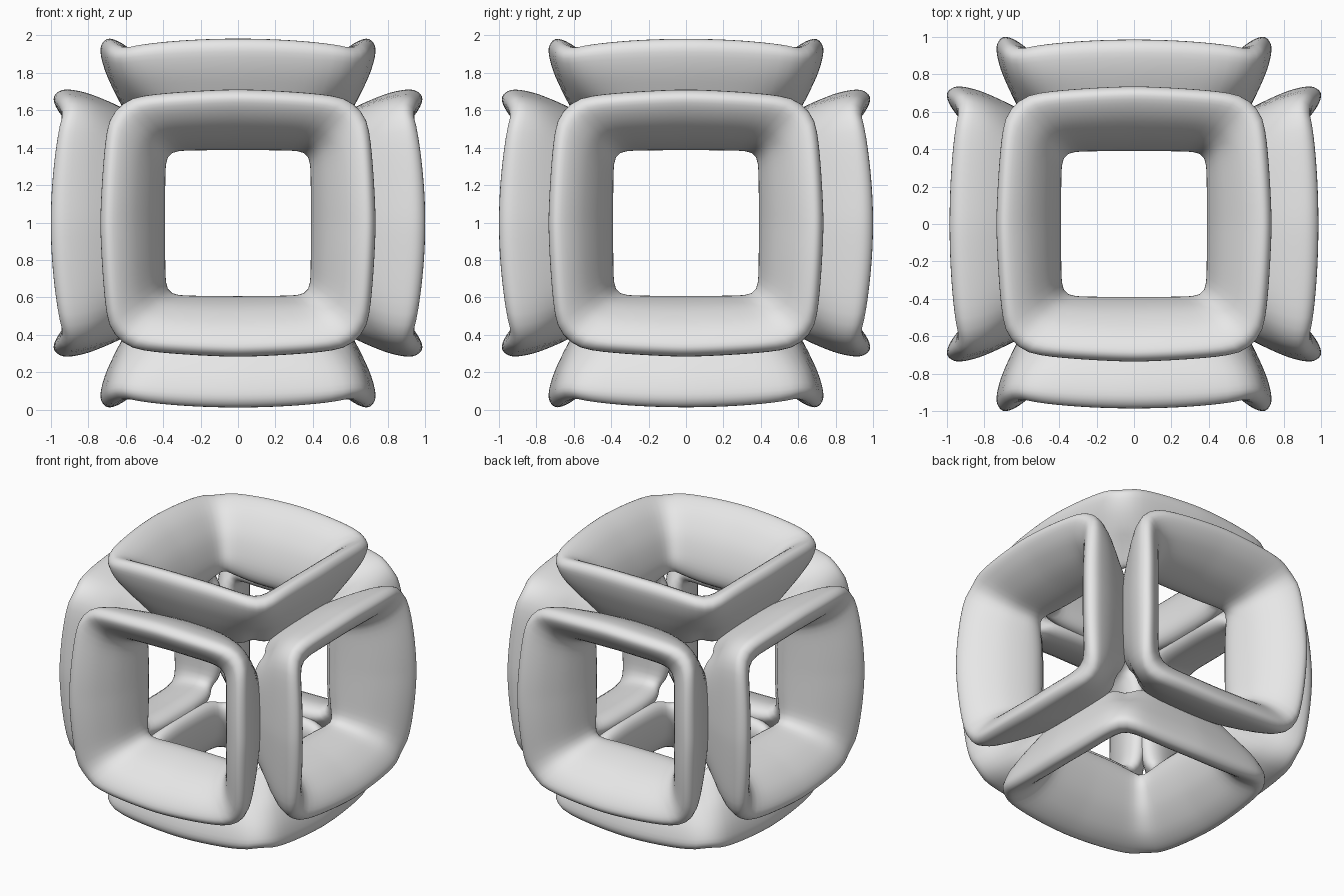
import bpy, bmesh, math
from mathutils import Vector, Matrix

if "Cube" in bpy.data.objects:
    bpy.data.objects.remove(bpy.data.objects["Cube"])

grey = bpy.data.materials.new("light_grey")
grey.diffuse_color = (0.8, 0.8, 0.8, 1)
grey.use_nodes = True
grey.node_tree.nodes["Principled BSDF"].inputs["Base Color"].default_value = grey.diffuse_color

# Cross-section of a frame bar:
# half width, distance from centre, corner squareness, side bow, corner lift
SECTION = [
    (0.685, 0.980, 9.0, 0.07, 0), (0.722, 0.960, 9.0, 0.07, 0),
    (0.735, 0.910, 9.0, 0.07, 0), (0.712, 0.815, 8.0, 0.07, 0),
    (0.668, 0.715, 6.5, 0.07, 0), (0.615, 0.615, 5.0, 0.06, 0.02),
    (0.545, 0.505, 4.4, 0.05, 0.05), (0.475, 0.450, 6.0, 0.04, 0.06),
    (0.415, 0.470, 9.0, 0.02, 0.05), (0.390, 0.545, 12.0, 0.01, 0.03),
    (0.408, 0.655, 11.0, 0.02, 0), (0.462, 0.785, 10.0, 0.04, 0),
    (0.545, 0.895, 9.0, 0.06, 0), (0.620, 0.955, 9.0, 0.07, 0)]
STEPS, AROUND = 3, 96


def smooth_loop(points):
    """Closed smooth curve through the points."""
    out, n = [], len(points)
    for i in range(n):
        a, b, c, d = (Vector(points[(i + k) % n]) for k in (-1, 0, 1, 2))
        for s in range(STEPS):
            t = s / STEPS
            out.append(0.5 * (2 * b + (c - a) * t + (2 * a - 5 * b + 4 * c - d) * t * t
                              + (3 * b - a - 3 * c + d) * t ** 3))
    return out


def frame(name, matrix, side_lift, height):
    """Flared square ring, facing +z before it is turned by matrix."""
    bm = bmesh.new()
    rows = []
    for r, d, n, bow, lift in smooth_loop(SECTION):
        rim = max(0.0, (d - 0.6) / 0.38)
        row = []
        for i in range(AROUND):
            a = 2 * math.pi * (i + 0.5) / AROUND
            c, s = math.cos(a), math.sin(a)
            q = min(abs(c), abs(s)) / max(abs(c), abs(s))
            k = r / (abs(c) ** n + abs(s) ** n) ** (1 / n) * (1 - bow * q ** 1.5)
            # rim arches down to its corners, inner end lifts to open the corners
            z = d + rim * (0.005 - 0.05 * q * q) + lift * q ** 3
            z += rim * side_lift * max(0.0, c * c - s * s)
            row.append(bm.verts.new((k * c, k * s * (1 + (height - 1) * min(rim, 1)), z)))
        rows.append(row)
    for j, row in enumerate(rows):
        nxt = rows[(j + 1) % len(rows)]
        for i in range(AROUND):
            i2 = (i + 1) % AROUND
            bm.faces.new((row[i], row[i2], nxt[i2], nxt[i]))
    # trim on the diagonal planes where neighbouring frames join
    for no in ((1, 0, -1), (-1, 0, -1), (0, 1, -1), (0, -1, -1)):
        bmesh.ops.bisect_plane(bm, geom=bm.verts[:] + bm.edges[:] + bm.faces[:],
                               plane_co=(0, 0, 0), plane_no=no, clear_outer=True)
    bmesh.ops.recalc_face_normals(bm, faces=bm.faces)
    # normals must point outward at the rim
    top = max(bm.faces, key=lambda f: f.calc_center_median().z)
    if top.normal.z < 0:
        bmesh.ops.reverse_faces(bm, faces=bm.faces)
    bm.transform(Matrix.Translation((0, 0, 0.997)) @ matrix)
    for f in bm.faces:
        f.smooth = True
    me = bpy.data.meshes.new(name)
    bm.to_mesh(me)
    bm.free()
    me.materials.append(grey)
    bpy.context.collection.objects.link(bpy.data.objects.new(name, me))


# Four frames around the sides, upright bars slightly prouder
for i, name in enumerate(("front_frame", "right_frame", "back_frame", "left_frame")):
    turn = Matrix.Rotation(i * math.pi / 2, 4, 'Z') @ Matrix.Rotation(math.pi / 2, 4, 'X')
    frame(name, turn, 0.015, 0.965)
# Top and bottom frames
frame("top_frame", Matrix.Identity(4), 0.0, 1.0)
frame("bottom_frame", Matrix.Rotation(math.pi, 4, 'X'), 0.0, 1.0)
